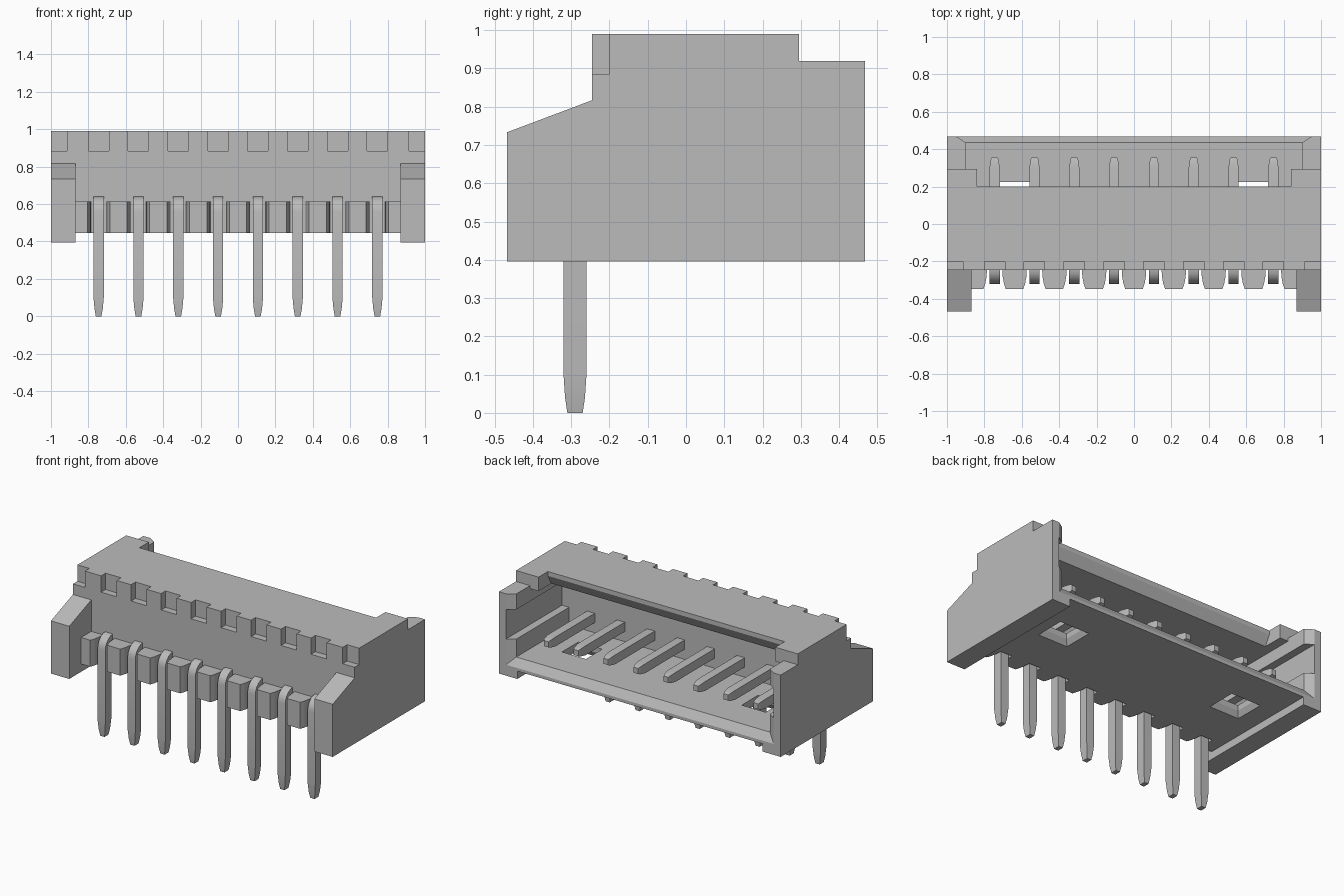
import bpy, bmesh, math
from mathutils import Vector

if "Cube" in bpy.data.objects:
    bpy.data.objects.remove(bpy.data.objects["Cube"])

grey = bpy.data.materials.new("light_grey")
grey.diffuse_color = (0.5, 0.5, 0.5, 1)
grey.use_nodes = True
grey.node_tree.nodes["Principled BSDF"].inputs["Base Color"].default_value = grey.diffuse_color

PITCH = 0.2129
PIN_X = [(i - 3.5) * PITCH for i in range(8)]
B = 0.468            # half depth
FRONT, NOTCH = -0.245, -0.2


def finish(name, bm, mirror=False):
    bmesh.ops.recalc_face_normals(bm, faces=bm.faces)
    me = bpy.data.meshes.new(name)
    bm.to_mesh(me)
    bm.free()
    me.materials.append(grey)
    ob = bpy.data.objects.new(name, me)
    bpy.context.collection.objects.link(ob)
    if mirror:
        ob.modifiers.new("mirror", "MIRROR").use_mirror_merge = False
    return ob


def add_prism(bm, pts, axis, a, b):
    """Extrude a (y,z) outline along x or an (x,y) outline along z."""
    put = (lambda p, t: (t, p[0], p[1])) if axis == "x" else (lambda p, t: (p[0], p[1], t))
    lo = [bm.verts.new(put(p, a)) for p in pts]
    hi = [bm.verts.new(put(p, b)) for p in pts]
    n = len(pts)
    bm.faces.new(lo)
    bm.faces.new(hi)
    for i in range(n):
        bm.faces.new((lo[i], lo[(i + 1) % n], hi[(i + 1) % n], hi[i]))


def prism(name, pts, axis, a, b, mirror=False):
    bm = bmesh.new()
    add_prism(bm, pts, axis, a, b)
    return finish(name, bm, mirror)


def rect(u0, u1, v0, v1):
    return [(u0, v0), (u1, v0), (u1, v1), (u0, v1)]


# End walls: outer skin, front cheek, foot, and inner layers around a guide slot
prism("end_wall", [(-B, 0.395), (B, 0.395), (B, 0.92), (0.295, 0.92), (0.295, 0.99),
                   (NOTCH, 0.99), (NOTCH, 0.885), (FRONT, 0.885), (FRONT, 0.817),
                   (-B, 0.733)], "x", 0.95, 1.0, True)
prism("front_cheek", [(-B, 0.395), (NOTCH, 0.395), (NOTCH, 0.817), (FRONT, 0.817),
                      (-B, 0.733)], "x", 0.87, 0.95, True)
prism("wall_foot", rect(NOTCH, B, 0.395, 0.465), "x", 0.87, 0.95, True)
liner = [(0.95, NOTCH), (0.95, B), (0.9, 0.435), (0.9, NOTCH)]
prism("lower_wall_liner", liner, "z", 0.465, 0.63, True)
prism("upper_wall_liner", liner, "z", 0.82, 0.92, True)
prism("top_corner_block", rect(NOTCH, 0.295, 0.9, 0.99), "x", 0.84, 0.95, True)

# Top plate with a bevelled opening edge
prism("top_plate", [(NOTCH, 0.99), (0.2, 0.99), (0.2, 0.962), (0.165, 0.9),
                    (NOTCH, 0.9)], "x", -0.95, 0.95)

# Front wall, and the teeth left between the notches on its top edge
prism("front_wall", rect(FRONT, NOTCH, 0.445, 0.885), "x", -0.95, 0.95)
prism("inner_front_wall", rect(NOTCH, -0.1, 0.445, 0.9), "x", -0.95, 0.95)
bm = bmesh.new()
edges = [-0.915] + [x + s * 0.055 for x in PIN_X for s in (-1, 1)] + [0.915]
for a, b in zip(edges[::2], edges[1::2]):
    add_prism(bm, rect(FRONT, NOTCH, 0.885, 0.99), "x", a, b)
finish("top_edge_teeth", bm)

# Floor with bevelled lip and two flared latch holes
floor = prism("floor", [(NOTCH, 0.445), (B, 0.445), (B, 0.465), (0.435, 0.515),
                        (NOTCH, 0.515)], "x", -0.95, 0.95)
bm = bmesh.new()
for cx in (-0.638, 0.638):
    rings = []
    for z, hx, y0, y1 in ((0.42, 0.12, 0.025, 0.24), (0.48, 0.085, 0.06, 0.225),
                          (0.55, 0.085, 0.06, 0.225)):
        rings.append([bm.verts.new((cx + x, y, z)) for x, y in rect(-hx, hx, y0, y1)])
    bm.faces.new(rings[0])
    bm.faces.new(rings[-1])
    for r, s in zip(rings, rings[1:]):
        for i in range(4):
            j = (i + 1) % 4
            bm.faces.new((r[i], r[j], s[j], s[i]))
cutter = finish("floor_hole_cutter", bm)
cutter.hide_render = True
cutter.hide_viewport = True
cut = floor.modifiers.new("holes", "BOOLEAN")
cut.operation = "DIFFERENCE"
cut.solver = "EXACT"
cut.object = cutter

# Comb blocks separating the pins under the front wall
bm = bmesh.new()
bounds = [None] + PIN_X + [None]
for left, right in zip(bounds, bounds[1:]):
    steps = [(0.04, -0.22), (0.043, -0.28), (0.05, -0.32), (0.06, -0.348)]
    l = [(-0.88, y) if left is None else (left + w, y) for w, y in steps]
    r = [(0.88, y) if right is None else (right - w, y) for w, y in steps]
    if left is None:
        l = [l[0], l[-1]]
    if right is None:
        r = [r[0], r[-1]]
    add_prism(bm, l + r[::-1], "z", 0.445, 0.615)
finish("pin_comb", bm)

# Bent contact pin: rectangle swept along an L path, tapered at both tips
# section = (y, z, half width, half thickness, bend angle)
sections = [(0.355, 0.61, 0.016, 0.018, 0), (0.345, 0.61, 0.021, 0.023, 0),
            (0.30, 0.61, 0.0275, 0.03, 0)]
for i in range(6):
    a = math.radians(18 * i)
    sections.append((-0.24 - 0.05 * math.sin(a), 0.56 + 0.05 * math.cos(a), 0.0275, 0.03, a))
q = math.pi / 2
sections += [(-0.29, 0.10, 0.0275, 0.03, q), (-0.29, 0.04, 0.022, 0.026, q),
             (-0.29, 0.0, 0.015, 0.02, q)]
bm = bmesh.new()
rings = []
for y, z, w, t, a in sections:
    n = Vector((0, -math.sin(a), math.cos(a)))
    rings.append([bm.verts.new(Vector((PIN_X[0] + sx * w, y, z)) + n * (sn * t))
                  for sx, sn in ((-1, -1), (1, -1), (1, 1), (-1, 1))])
bm.faces.new(rings[0])
bm.faces.new(rings[-1])
for r, s in zip(rings, rings[1:]):
    for i in range(4):
        j = (i + 1) % 4
        bm.faces.new((r[i], r[j], s[j], s[i]))
pins = finish("contact_pins", bm)
bpy.context.view_layer.objects.active = pins
pins.select_set(True)
bpy.ops.object.shade_smooth_by_angle(angle=math.radians(30))
row = pins.modifiers.new("row", "ARRAY")
row.count = 8
row.use_relative_offset = False
row.use_constant_offset = True
row.constant_offset_displace = (PITCH, 0, 0)
